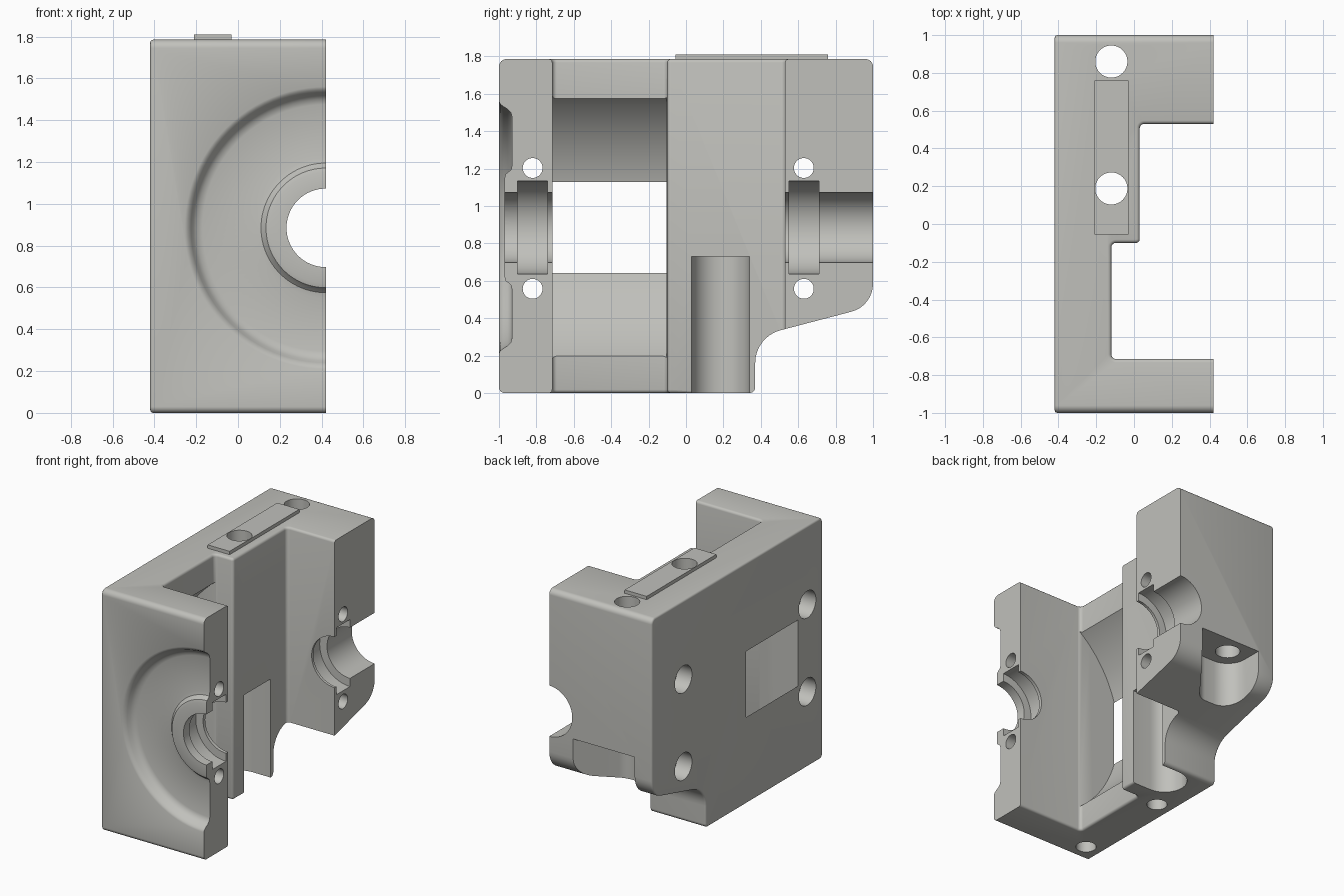
import bpy, bmesh, math
from mathutils import Vector

if "Cube" in bpy.data.objects:
    bpy.data.objects.remove(bpy.data.objects["Cube"])

metal = bpy.data.materials.new("light_grey_metal")
metal.diffuse_color = (0.53, 0.53, 0.50, 1)
metal.use_nodes = True
metal.node_tree.nodes["Principled BSDF"].inputs["Base Color"].default_value = metal.diffuse_color


def rounded(corners, steps=8):
    """Outline from (a, b, fillet radius) corners."""
    out, n = [], len(corners)
    for i, (a, b, r) in enumerate(corners):
        p = Vector((a, b))
        if r == 0:
            out.append(p)
            continue
        u = (Vector(corners[i - 1][:2]) - p).normalized()
        v = (Vector(corners[(i + 1) % n][:2]) - p).normalized()
        half = u.angle(v) / 2
        centre = p + (u + v).normalized() * (r / math.sin(half))
        s = p + u * (r / math.tan(half)) - centre
        e = p + v * (r / math.tan(half)) - centre
        turn = s.angle_signed(e)
        for k in range(steps + 1):
            t = -turn * k / steps
            c, d = math.cos(t), math.sin(t)
            out.append(centre + Vector((s.x * c - s.y * d, s.x * d + s.y * c)))
    return out


def finish(name, bm):
    bmesh.ops.recalc_face_normals(bm, faces=bm.faces)
    me = bpy.data.meshes.new(name)
    bm.to_mesh(me)
    bm.free()
    me.materials.append(metal)
    ob = bpy.data.objects.new(name, me)
    bpy.context.collection.objects.link(ob)
    return ob


def prism(name, outline, lo, hi, axis):
    """Extrude an outline along x (outline in y, z) or z (outline in x, y)."""
    place = (lambda p, t: (t, p[0], p[1])) if axis == "x" else (lambda p, t: (p[0], p[1], t))
    bm = bmesh.new()
    a = [bm.verts.new(place(p, lo)) for p in outline]
    b = [bm.verts.new(place(p, hi)) for p in outline]
    bm.faces.new(a)
    bm.faces.new(b)
    for i in range(len(a)):
        bm.faces.new((a[i - 1], a[i], b[i], b[i - 1]))
    return finish(name, bm)


def lathe(name, profile, centre, axis, segments=64):
    """Turn a (radius, position) profile about a line along the axis."""
    def place(r, t, ang):
        c, s = r * math.cos(ang), r * math.sin(ang)
        v = {"x": (t, c, s), "y": (c, t, s), "z": (c, s, t)}[axis]
        return Vector(v) + Vector(centre)
    bm = bmesh.new()
    rings = [[bm.verts.new(place(r, t, math.tau * k / segments)) for k in range(segments)]
             for r, t in profile]
    for p, q in zip(rings, rings[1:]):
        for k in range(segments):
            bm.faces.new((p[k - 1], p[k], q[k], q[k - 1]))
    bm.faces.new(rings[0])
    bm.faces.new(rings[-1])
    return finish(name, bm)


def rod(name, r, lo, hi, centre, axis, segments=48):
    return lathe(name, [(r, lo), (r, hi)], centre, axis, segments)


def cut(target, cutter):
    mod = target.modifiers.new("cut", "BOOLEAN")
    mod.operation, mod.solver, mod.object = "DIFFERENCE", "EXACT", cutter
    bpy.context.view_layer.objects.active = target
    bpy.ops.object.modifier_apply(modifier=mod.name)
    cutter.hide_render = True
    cutter.hide_set(True)


def bevel(ob, pick, width):
    bm = bmesh.new()
    bm.from_mesh(ob.data)
    edges = [e for e in bm.edges if pick(e)]
    bmesh.ops.bevel(bm, geom=edges, offset=width, segments=3, profile=0.5, affect="EDGES")
    bm.to_mesh(ob.data)
    bm.free()


# Housing block: side outline with stepped, sloping rear underside
side = rounded([(-1, 0, .03), (.37, 0, .03), (.37, .30, .18),
                (1, .465, .155), (1, 1.785, .04), (-1, 1.785, .04)])
body = prism("housing", side, -.42, .42, "x")
bevel(body, lambda e: all(abs(v.co.x + .42) < 1e-4 for v in e.verts), .014)

# Stepped opening between the end walls, with eased rims
plan = rounded([(.6, -.715, 0), (-.12, -.715, .025), (-.12, -.1, .025),
                (.03, -.1, .02), (.03, .53, .025), (.6, .53, 0)])
cut(body, prism("opening_cutter", plan, -.2, 2, "z"))


def rim(e):
    a, b = (v.co for v in e.verts)
    level = any(abs(a.z - z) < 1e-4 and abs(b.z - z) < 1e-4 for z in (0, 1.785))
    m = (a + b) / 2
    return (level and -.73 < m.y < .54 and -.13 < m.x < .419
            and not (m.x > .04 and -.71 < m.y < .52)
            and len(e.link_faces) == 2 and e.calc_face_angle(0) > 1.2)


bevel(body, rim, .018)

# Round chamber that breaks through the outer wall
cut(body, rod("chamber_cutter", .875, -.713, -.104, (.42, 0, .885), "y", 128))

# Dished front recess with a raised hub
dish = [(.70, -1.1), (.68, -1.002), (.66, -.994), (.645, -.975), (.634, -.955),
        (.615, -.937), (.59, -.93), (.335, -.93), (.31, -.935), (.296, -.95),
        (.286, -.964), (.265, -.97), (.1, -.97)]
cut(body, lathe("dish_cutter", dish, (.42, 0, .885), "y", 96))

# Shaft bores with wider seal grooves
for tag, lo, hi, g0, g1 in (("front", -1.1, -.6, -.9, -.74), ("rear", .45, 1.1, .55, .71)):
    bore = [(.188, lo), (.188, g0), (.248, g0), (.248, g1), (.188, g1), (.188, hi)]
    cut(body, lathe(tag + "_bore_cutter", bore, (.42, 0, .885), "y"))

# Counterbored clamp bolt holes
for y in (-.82, .63):
    for z in (.557, 1.203):
        bolt = [(.1, -.5), (.1, -.30), (.053, -.30), (.053, .5)]
        cut(body, lathe("bolt_cutter", bolt, (0, y, z), "x", 40))

# Mounting screw reliefs: a side slot and a flared rear pocket
slot = rounded([(.2, .03, 0), (-.275, .03, .154), (-.275, .34, .154), (.2, .34, 0)])
cut(body, prism("slot_cutter", slot, -.2, .73, "z"))
relief = rounded([(-.28, 1.1, 0), (-.28, .70, .15), (.0, .70, .10), (.30, 1.1, 0)])
cut(body, prism("relief_cutter", relief, -.2, .73, "z"))

# Blind dowel holes underneath
for y in (-.86, -.1):
    cut(body, rod("dowel_cutter", .07, -.1, .25, (-.29, y, 0), "z"))

# Raised pad on top
pad = prism("top_pad", [(-.21, -.055), (-.03, -.055), (-.03, .76), (-.21, .76)],
            1.78, 1.81, "z")

# Vertical mounting holes
for y in (.86, .188):
    drill = rod("mount_cutter", .085, -.2, 2, (-.12, y, 0), "z")
    cut(body, drill)
    if y < .5:
        cut(pad, drill)

# Smooth the curved surfaces, keep machined edges crisp
for ob in (body, pad):
    bpy.ops.object.select_all(action="DESELECT")
    ob.select_set(True)
    bpy.context.view_layer.objects.active = ob
    bpy.ops.object.shade_smooth_by_angle(angle=math.radians(35))
